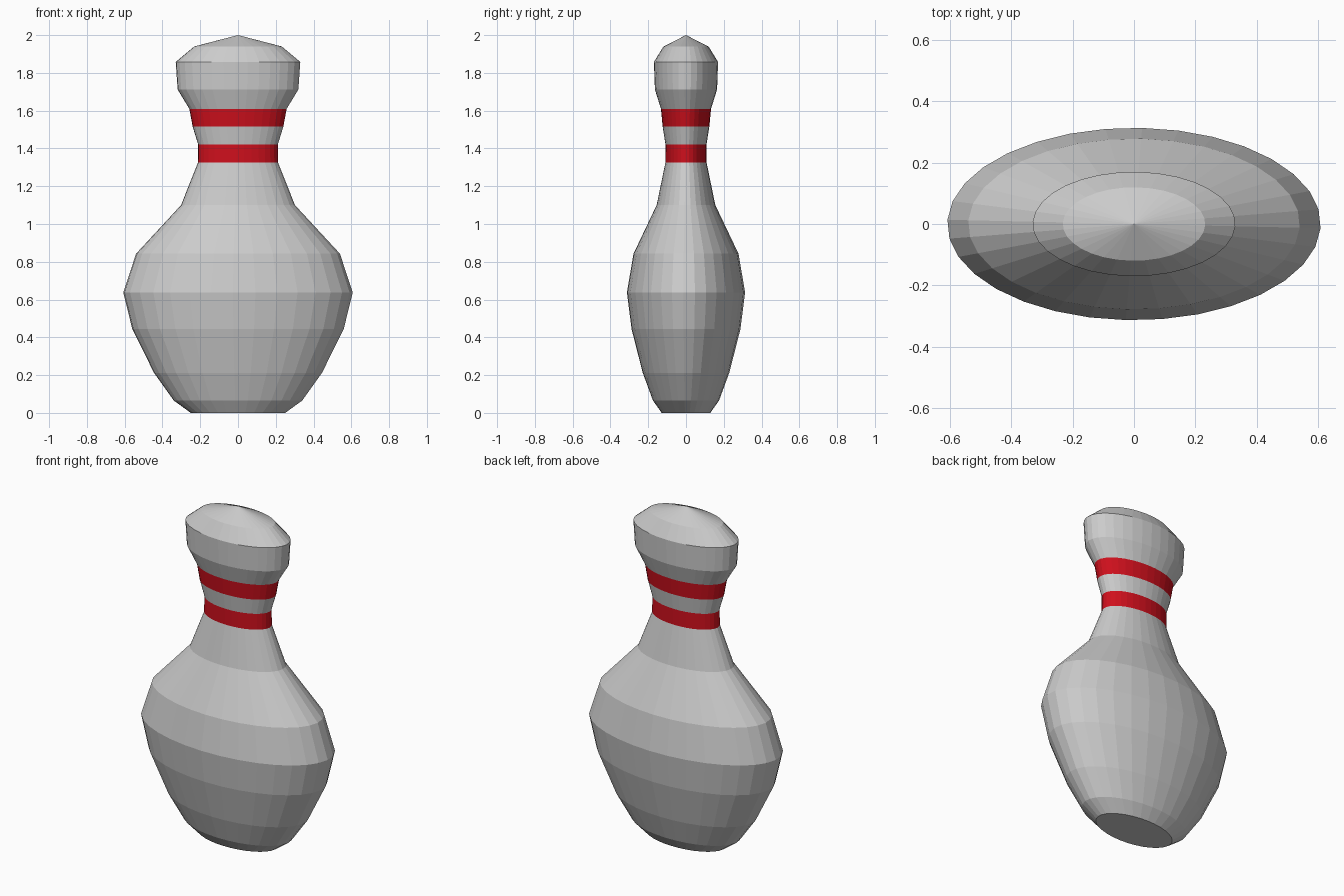
import bpy
from math import cos, sin, tau, radians

if "Cube" in bpy.data.objects:
    bpy.data.objects.remove(bpy.data.objects["Cube"])

SIDES = 32
DEPTH = 0.515            # front-to-back squash of the round profile
PHASE = radians(-2.5)

# (half width, height) from the base up to the crown
PROFILE = [(0.25, 0), (0.34, 0.065), (0.445, 0.212), (0.56, 0.443),
           (0.608, 0.638), (0.54, 0.843), (0.302, 1.10), (0.212, 1.325),
           (0.211, 1.42), (0.24, 1.515), (0.258, 1.61), (0.32, 1.712),
           (0.33, 1.858), (0.232, 1.94), (0, 2.0)]

red = bpy.data.materials.new("red")
red.diffuse_color = (0.62, 0.005, 0.012, 1)
red.use_nodes = True
red.node_tree.nodes["Principled BSDF"].inputs["Base Color"].default_value = red.diffuse_color


def lathe(name, first, last, material=None):
    """Turn profile points first..last into an oval flat-faced part."""
    verts, faces = [], []
    rows = PROFILE[first:last + 1]
    pointed = rows[-1][0] == 0
    rings = rows[:-1] if pointed else rows
    for r, z in rings:
        for i in range(SIDES):
            a = PHASE + tau * i / SIDES
            verts.append((r * cos(a), r * DEPTH * sin(a), z))
    for k in range(len(rings) - 1):
        for i in range(SIDES):
            j = (i + 1) % SIDES
            a, b = k * SIDES, (k + 1) * SIDES
            faces.append((a + i, a + j, b + j, b + i))
    if first == 0:       # flat base
        faces.append(tuple(reversed(range(SIDES))))
    if pointed:          # crown fan
        tip, a = len(verts), (len(rings) - 1) * SIDES
        verts.append((0, 0, rows[-1][1]))
        faces += [(a + i, a + (i + 1) % SIDES, tip) for i in range(SIDES)]
    mesh = bpy.data.meshes.new(name)
    mesh.from_pydata(verts, [], faces)
    if material:
        mesh.materials.append(material)
    obj = bpy.data.objects.new(name, mesh)
    bpy.context.collection.objects.link(obj)
    return obj


# Belly, striped neck and head
lathe("body", 0, 7)
lathe("lower_stripe", 7, 8, red)
lathe("neck", 8, 9)
lathe("upper_stripe", 9, 10, red)
lathe("head", 10, 14)
